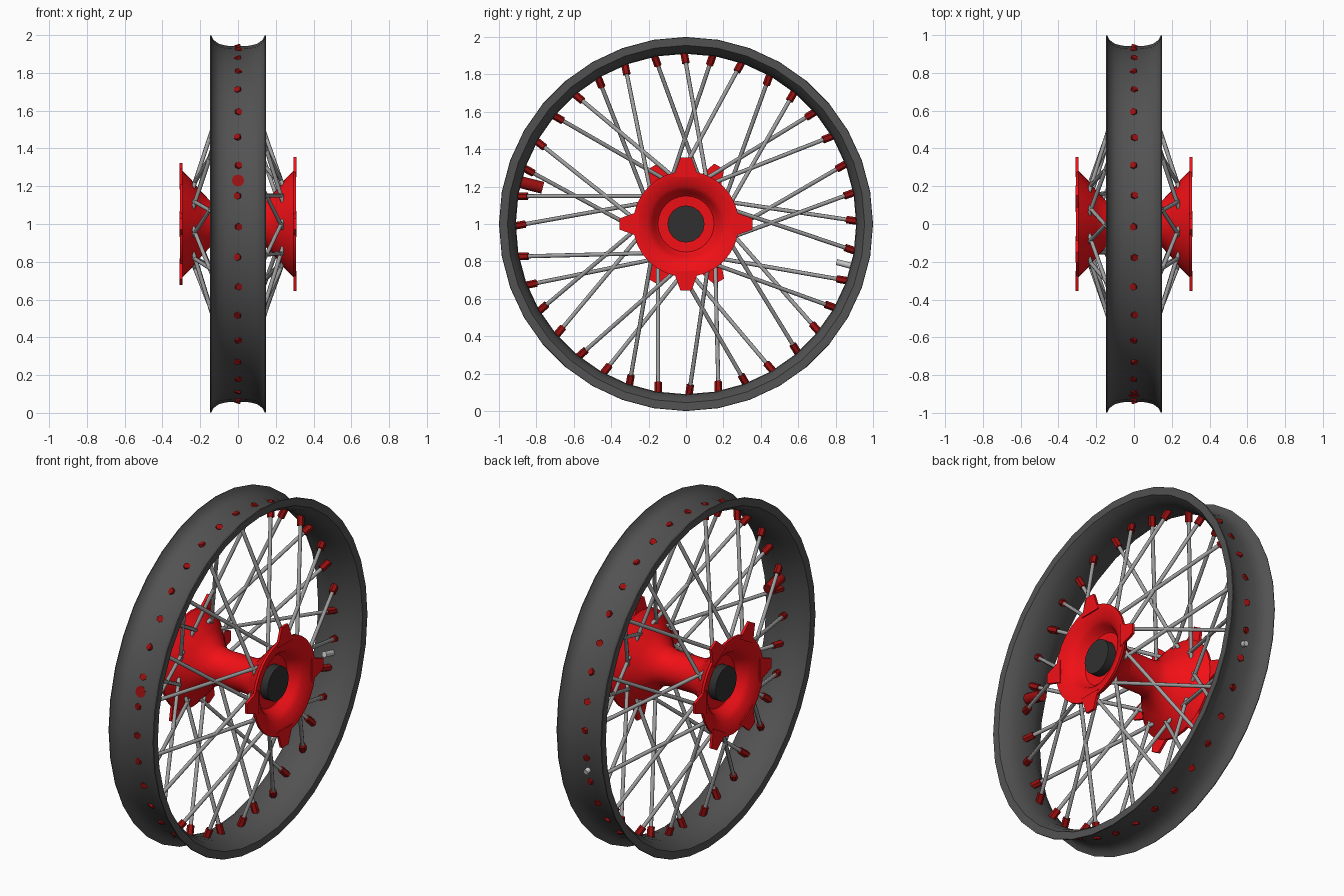
import bpy, bmesh
from math import sin, cos, pi, radians
from mathutils import Vector

if "Cube" in bpy.data.objects:
    bpy.data.objects.remove(bpy.data.objects["Cube"])

CZ = 1.0  # axle height


def mat(name, r, g, b):
    m = bpy.data.materials.new(name)
    m.diffuse_color = (r, g, b, 1)
    m.use_nodes = True
    m.node_tree.nodes["Principled BSDF"].inputs["Base Color"].default_value = m.diffuse_color
    return m


RED = mat("red", 0.88, 0.005, 0.008)
DARK_RED = mat("dark_red", 0.32, 0.005, 0.005)
RIM_GREY = mat("rim_grey", 0.085, 0.085, 0.085)
AXLE_GREY = mat("axle_grey", 0.03, 0.03, 0.03)
STEEL = mat("steel", 0.35, 0.35, 0.35)
LIGHT = mat("light", 0.75, 0.75, 0.75)


def polar(x, r, deg):
    a = radians(deg)
    return Vector((x, r * cos(a), CZ + r * sin(a)))


def finish(name, bm, material, angle=35):
    bmesh.ops.recalc_face_normals(bm, faces=bm.faces)
    me = bpy.data.meshes.new(name)
    bm.to_mesh(me)
    bm.free()
    me.materials.append(material)
    ob = bpy.data.objects.new(name, me)
    bpy.context.collection.objects.link(ob)
    bpy.ops.object.select_all(action='DESELECT')
    ob.select_set(True)
    bpy.context.view_layer.objects.active = ob
    bpy.ops.object.shade_smooth_by_angle(angle=radians(angle))
    return ob


def lathe(name, profile, seg, material, angle=35):
    """Revolve a closed (x, radius) loop about the axle."""
    bm = bmesh.new()
    rings = [[bm.verts.new(polar(x, r, 360 * i / seg)) for x, r in profile]
             for i in range(seg)]
    n = len(profile)
    for i in range(seg):
        a, b = rings[i], rings[(i + 1) % seg]
        for j in range(n):
            k = (j + 1) % n
            bm.faces.new((a[j], a[k], b[k], b[j]))
    return finish(name, bm, material, angle)


def rods(name, pairs, radius, sides, material):
    """Capped cylinders between pairs of points."""
    bm = bmesh.new()
    for p, q in pairs:
        d = (q - p).normalized()
        u = d.cross(Vector((1, 0, 0))).normalized()
        v = d.cross(u)
        ends = []
        for c in (p, q):
            ends.append([bm.verts.new(c + radius * (u * cos(2 * pi * i / sides)
                                                    + v * sin(2 * pi * i / sides)))
                         for i in range(sides)])
        a, b = ends
        for i in range(sides):
            k = (i + 1) % sides
            bm.faces.new((a[i], a[k], b[k], b[i]))
        bm.faces.new(a[::-1])
        bm.faces.new(b)
    return finish(name, bm, material, 50)


def tabs(name, side, count):
    """Tapered lugs around a hub flange."""
    bm = bmesh.new()
    outline = [(0.25, -0.07), (0.285, -0.055), (0.355, -0.03),
               (0.355, 0.03), (0.285, 0.055), (0.25, 0.07)]
    for t in range(count):
        a = 2 * pi * t / count
        layers = []
        for x in (0.294, 0.309):
            layers.append([bm.verts.new((side * x, r * cos(a) - w * sin(a),
                                         CZ + r * sin(a) + w * cos(a)))
                           for r, w in outline])
        lo, hi = layers
        n = len(outline)
        for i in range(n):
            k = (i + 1) % n
            bm.faces.new((lo[i], lo[k], hi[k], hi[i]))
        bm.faces.new(lo[::-1])
        bm.faces.new(hi)
    return finish(name, bm, RED, 30)


def mirrored(half):
    """Extend a half profile starting on x = 0 to both sides."""
    return half + [(-x, r) for x, r in reversed(half) if x > 0]


# Rim: thin channel with raised lips
outer = [(0, 0.94), (0.06, 0.944), (0.10, 0.953), (0.13, 0.975), (0.142, 1.0)]
inner = [(0.147, 0.998), (0.145, 0.955), (0.11, 0.93), (0.06, 0.914), (0, 0.91)]
half = outer + inner
lathe("rim", half + [(-x, r) for x, r in reversed(half) if x > 0], 36, RIM_GREY, 40)

# Hub: central tube flaring into two dished flanges
hub = [(0, 0.10), (0.09, 0.10), (0.14, 0.115), (0.20, 0.178), (0.25, 0.238),
       (0.28, 0.268), (0.294, 0.283), (0.308, 0.283), (0.308, 0.268),
       (0.285, 0.205), (0.265, 0.18), (0.23, 0.165), (0.215, 0.15), (0.21, 0.06), (0, 0.06)]
lathe("hub", hub + [(-x, r) for x, r in reversed(hub) if x > 0], 32, RED, 40)
tabs("right_flange_lugs", 1, 4)
tabs("left_flange_lugs", -1, 6)

# Axle
c = Vector((0, 0, CZ))
bm = bmesh.new()
ends = [[bm.verts.new(polar(x, 0.1005, 22.5 * i)) for i in range(16)] for x in (-0.262, 0.262)]
for i in range(16):
    k = (i + 1) % 16
    bm.faces.new((ends[0][i], ends[0][k], ends[1][k], ends[1][i]))
bm.faces.new(ends[0])
bm.faces.new(ends[1])
for v in bm.verts:  # keep the shaft inside the hub tube
    v.co.y *= 0.985
    v.co.z = CZ + (v.co.z - CZ) * 0.985
finish("axle", bm, AXLE_GREY)

# Spokes laced to alternate flanges, leading and trailing, with nipples
spokes, nipples = [], []
for k in range(36):
    deg = 10 * k + 0.8
    side = 1 if k % 2 else -1
    lean = -36 if ((k + 1) // 2) % 2 else 36
    tip = polar(0, 0.93, deg)
    root = polar(side * 0.238, 0.212, deg + lean)
    d = (root - tip).normalized()
    spokes.append((root, tip))
    nipples.append((tip - d * 0.018, tip + d * 0.075))
rods("spokes", spokes, 0.011, 8, STEEL)
rods("spoke_nipples", nipples, 0.02, 6, DARK_RED)

# Valve stem and rim lock
rods("valve_stem", [(polar(0, 0.83, -14.2), polar(0, 0.965, -14.2))], 0.016, 12, LIGHT)
rods("rim_lock", [(polar(0, 0.79, 165.8), polar(0, 0.939, 165.8))], 0.032, 12, DARK_RED)
